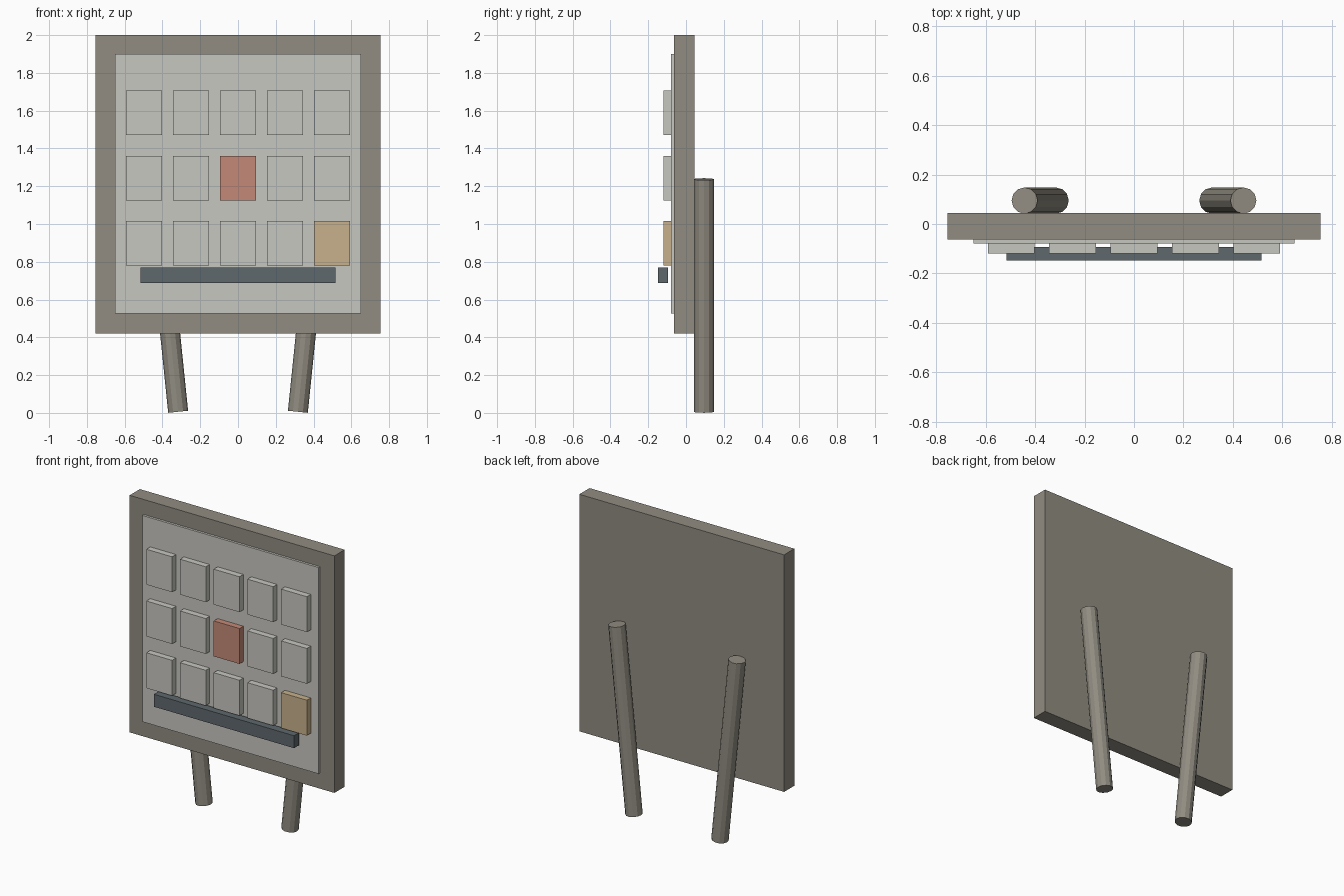
import bpy
from mathutils import Vector

old = bpy.data.objects.get("Cube")
if old:
    bpy.data.objects.remove(old, do_unlink=True)


def material(name, r, g, b):
    mat = bpy.data.materials.new(name)
    mat.use_nodes = True
    mat.diffuse_color = (r, g, b, 1)
    mat.node_tree.nodes["Principled BSDF"].inputs["Base Color"].default_value = (r, g, b, 1)
    return mat


frame_grey = material("warm grey", 0.285, 0.265, 0.222)
pale_grey = material("pale grey", 0.575, 0.57, 0.535)
red = material("faded red", 0.55, 0.255, 0.188)
tan = material("sandy tan", 0.58, 0.44, 0.265)
slate = material("slate blue", 0.112, 0.138, 0.15)


def box(name, low, high, mat):
    """Box between two opposite corners."""
    low, high = Vector(low), Vector(high)
    bpy.ops.mesh.primitive_cube_add(size=1, location=(low + high) / 2)
    obj = bpy.context.object
    obj.name = name
    obj.scale = high - low
    bpy.ops.object.transform_apply(location=False, rotation=False, scale=True)
    obj.data.materials.append(mat)
    return obj


def rod(name, start, end, radius, mat):
    """Faceted cylinder between two points."""
    start, end = Vector(start), Vector(end)
    axis = end - start
    bpy.ops.mesh.primitive_cylinder_add(vertices=12, radius=radius, depth=axis.length,
                                        location=(start + end) / 2)
    obj = bpy.context.object
    obj.name = name
    obj.rotation_euler = axis.to_track_quat("Z", "Y").to_euler()
    obj.data.materials.append(mat)
    return obj


# Backing board and the raised pale panel on its front
box("board", (-0.755, -0.063, 0.42), (0.755, 0.045, 2.0), frame_grey)
box("front_panel", (-0.65, -0.079, 0.525), (0.65, -0.055, 1.9), pale_grey)

# Grid of notice cards, two of them coloured
special = {(1, 2): red, (2, 4): tan}
for row in range(3):
    for col in range(5):
        x = (col - 2) * 0.2485
        z = 1.588 - row * 0.345
        box(f"card_{row + 1}_{col + 1}",
            (x - 0.095, -0.12, z - 0.118), (x + 0.095, -0.076, z + 0.118),
            special.get((row, col), pale_grey))

# Ledge under the cards
box("ledge", (-0.517, -0.148, 0.687), (0.517, -0.094, 0.77), slate)

# Splayed rear legs
for side, sign in (("left", 1), ("right", -1)):
    rod(f"{side}_leg", (sign * 0.317, 0.095, 0.006), (sign * 0.443, 0.095, 1.237),
        0.053, frame_grey)
